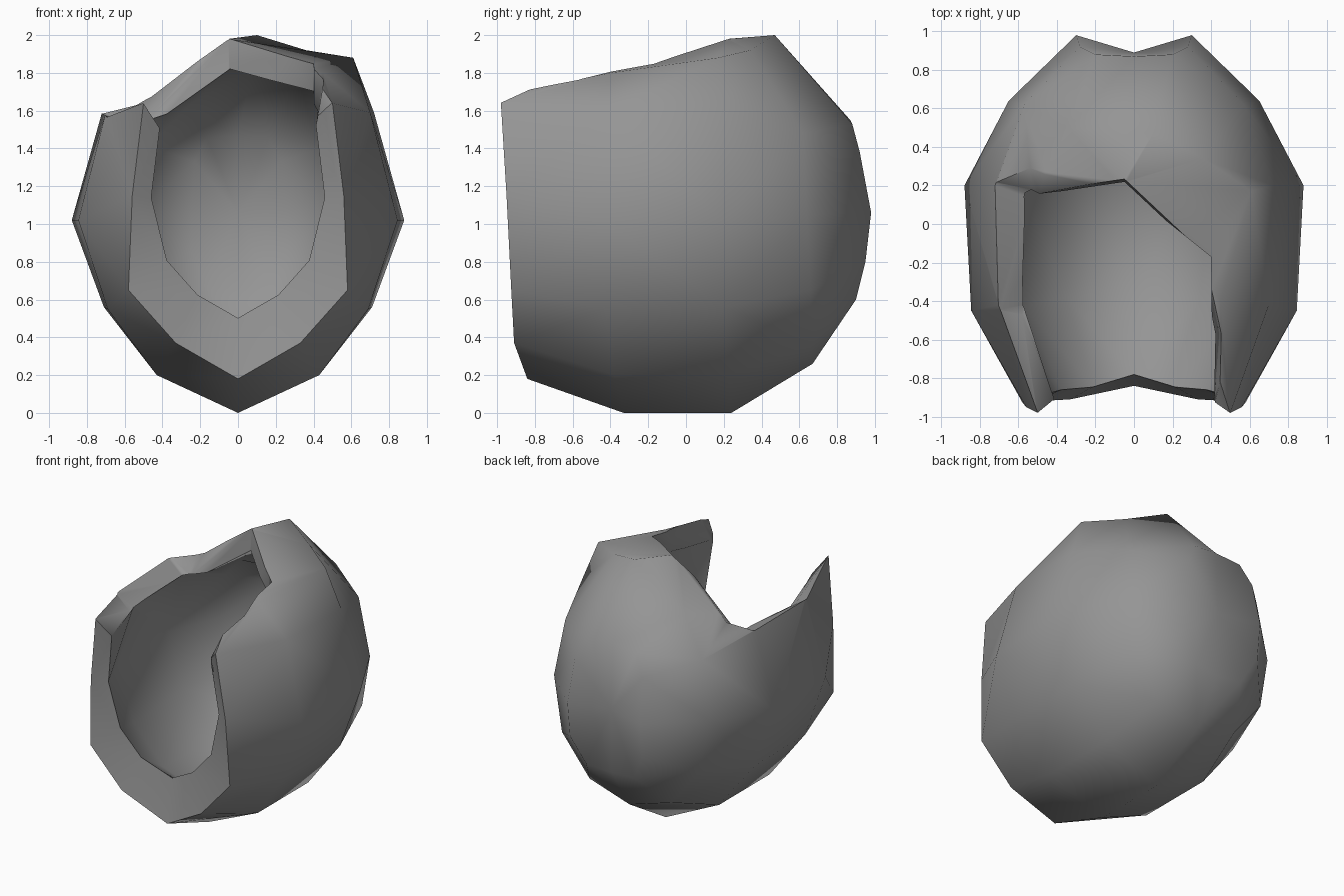
import bpy, bmesh, math

if "Cube" in bpy.data.objects:
    bpy.data.objects.remove(bpy.data.objects["Cube"])

# Half sections of the shell from front rim to back, bottom point to top point
SECTIONS = [
    [(0, .18, -.84), (.33, .37, -.91), (.58, .65, -.925), (.56, 1.15, -.95), (.5, 1.64, -.98), (.45, 1.68, -.98), (0, 1.75, -.98)],
    [(0, .0, -.33), (.43, .2, -.38), (.69, .55, -.43), (.845, 1.02, -.45), (.7, 1.59, -.42), (.45, 1.8, -.4), (0, 1.88, -.4)],
    [(0, 0, .24), (.43, .2, .22), (.71, .56, .2), (.88, 1.02, .2), (.72, 1.59, .2), (.61, 1.88, .17), (-.05, 1.98, .22)],
    [(0, .26, .67), (.34, .36, .66), (.57, .65, .66), (.65, 1.05, .64), (.57, 1.48, .62), (.36, 1.92, .34), (.1, 2.0, .47)],
    [(0, .58, .88), (.2, .6, .9), (.3, .8, .95), (.3, 1.06, .98), (.28, 1.38, .92), (.2, 1.53, .88), (0, 1.55, .87)],
]
LEFT_SHOULDER = {2: (-.46, 1.67, .27), 3: (-.34, 1.72, .5)}   # the left shoulder sits lower
MID = 1.1


def full_ring(i):
    half = SECTIONS[i]
    left = [(-x, z, y) for x, z, y in half[1:6]]
    if i in LEFT_SHOULDER:
        x, z, y = LEFT_SHOULDER[i]
        left[4] = (x, z, y)
    return [(x, y, z) for x, z, y in half + left[::-1]]


def shrink(p, i):
    x, y, z = p
    if i == 0:
        k = .65 if z < .8 else .82
        return x * k, y * .93, MID + (z - MID) * k
    k = .85 if z < .8 else .82
    return x * .82, y * (.84 if y > .3 else 1), MID + (z - MID) * k


def bridge(bm, a, b):
    n = len(a)
    for j in range(n):
        bm.faces.new((a[j], a[(j + 1) % n], b[(j + 1) % n], b[j]))


def finish(name, bm):
    bmesh.ops.triangulate(bm, faces=bm.faces[:])
    bmesh.ops.recalc_face_normals(bm, faces=bm.faces[:])
    me = bpy.data.meshes.new(name)
    bm.to_mesh(me)
    bm.free()
    ob = bpy.data.objects.new(name, me)
    bpy.context.collection.objects.link(ob)
    return ob


# Thick shell: outer skin, inner skin, joined at the front rim
bm = bmesh.new()
skins = []
for inner in (False, True):
    rings = []
    for i in range(len(SECTIONS)):
        pts = full_ring(i)
        rings.append([bm.verts.new(shrink(p, i) if inner else p) for p in pts])
    for a, b in zip(rings, rings[1:]):
        bridge(bm, a, b)
    tip = bm.verts.new((0, .76 if inner else .89, 1.06))
    last = rings[-1]
    for j in range(len(last)):
        bm.faces.new((last[j], last[(j + 1) % len(last)], tip))
    skins.append(rings)
bridge(bm, skins[0][0], skins[1][0])
shell = finish("broken_shell", bm)

# Cutter for the broken opening: flat floor inside, sloping up over the left wall
bm = bmesh.new()
V = lambda *p: bm.verts.new(p)
floor = [V(.41, -1.3, 1.5), V(.41, -.98, 1.5), V(.405, -.57, 1.5), V(.4, -.17, 1.5), V(-.05, .19, 1.5)]
inner = [V(-.53, .15, 1.5), V(-.58, -.47, 1.49), V(-.41, -.9, 1.5), V(-.41, -1.3, 1.5)]
outer = [V(-.73, .22, 1.59), V(-.715, -.44, 1.58), V(-.505, -.98, 1.645), V(-.505, -1.3, 1.645)]
far = [V(-1.2, v.co.y, v.co.z + .01) for v in outer]
bm.faces.new(floor + inner)
for a, b in ((inner, outer), (outer, far)):
    for j in range(3):
        bm.faces.new((a[j], a[j + 1], b[j + 1], b[j]))
low = floor + [inner[0], outer[0]] + far + [outer[3], inner[3]]
shift = {0: (.36, 0), 1: (.34, 0), 2: (.1, 0), 4: (0, .05), 5: (-.04, .6), 6: (0, .4), 7: (0, .4)}
high = []
for j, v in enumerate(low):
    dx, dy = shift.get(j, (0, 0))
    high.append(V(v.co.x + dx, v.co.y + dy, 2.05))
bm.faces.new(high)
bridge(bm, low, high)
cutter = finish("opening_cutter", bm)
cutter.hide_render = True

mod = shell.modifiers.new("opening", 'BOOLEAN')
mod.operation = 'DIFFERENCE'
mod.solver = 'EXACT'
mod.object = cutter
bpy.context.view_layer.objects.active = shell
shell.select_set(True)
bpy.ops.object.modifier_apply(modifier=mod.name)
bpy.data.objects.remove(cutter)

# Single grey colour
mat = bpy.data.materials.new("stone_grey")
mat.diffuse_color = (.3, .3, .3, 1)
mat.use_nodes = True
mat.node_tree.nodes["Principled BSDF"].inputs["Base Color"].default_value = mat.diffuse_color
shell.data.materials.clear()
shell.data.materials.append(mat)
bpy.ops.object.shade_smooth_by_angle(angle=math.radians(62))
